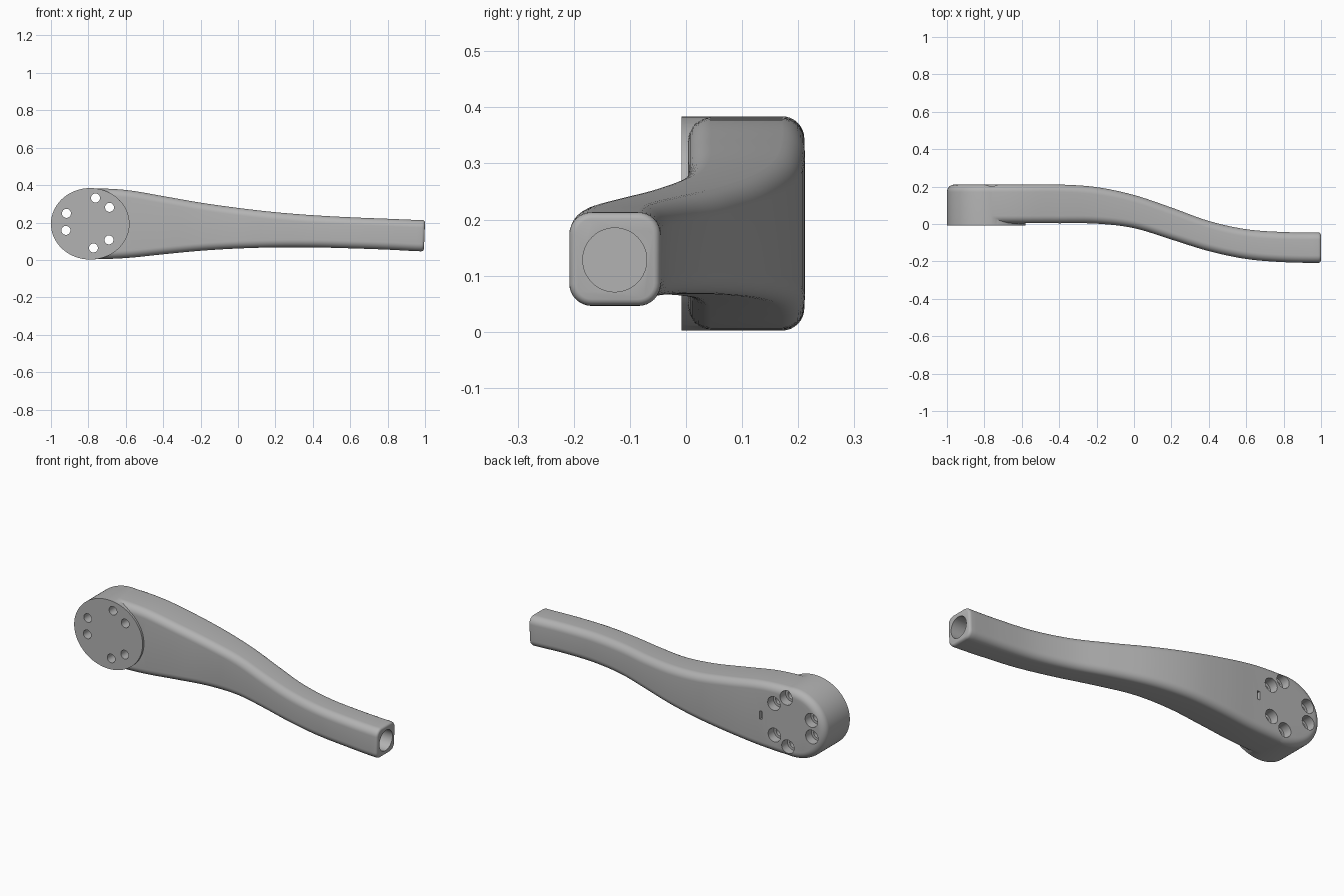
import bpy, bmesh, math
from mathutils import Vector

cube = bpy.data.objects.get("Cube")
if cube:
    bpy.data.objects.remove(cube, do_unlink=True)

# Single metal colour
grey = bpy.data.materials.new("satin_grey")
grey.use_nodes = True
grey.diffuse_color = (0.45, 0.45, 0.45, 1)
grey.node_tree.nodes["Principled BSDF"].inputs["Base Color"].default_value = grey.diffuse_color

HUB_X, HUB_Z, HUB_RX, HUB_RZ = -0.79, 0.193, 0.21, 0.191
FRONT, BACK, FILLET = -0.008, 0.211, 0.04


def loft(name, rings):
    """Skin a list of equal closed rings and cap both ends."""
    bm = bmesh.new()
    loops = [[bm.verts.new(p) for p in ring] for ring in rings]
    n = len(loops[0])
    for a, b in zip(loops, loops[1:]):
        for i in range(n):
            j = (i + 1) % n
            bm.faces.new((a[i], a[j], b[j], b[i]))
    bm.faces.new(loops[0])
    bm.faces.new(loops[-1])
    bmesh.ops.recalc_face_normals(bm, faces=bm.faces)
    mesh = bpy.data.meshes.new(name)
    bm.to_mesh(mesh)
    bm.free()
    mesh.materials.append(grey)
    obj = bpy.data.objects.new(name, mesh)
    bpy.context.collection.objects.link(obj)
    return obj


def ellipse(x, y, z, rx, rz, n):
    return [(x + rx * math.cos(2 * math.pi * i / n), y,
             z + rz * math.sin(2 * math.pi * i / n)) for i in range(n)]


def rounded_rect(x, y0, y1, z0, z1, r, tilt=0.0, n=8):
    ring = []
    corners = ((y1 - r, z1 - r), (y0 + r, z1 - r), (y0 + r, z0 + r), (y1 - r, z0 + r))
    for k, (cy, cz) in enumerate(corners):
        for i in range(n + 1):
            a = math.pi / 2 * (k + i / n)
            z = cz + r * math.sin(a)
            ring.append((x + tilt * (z - z1), cy + r * math.cos(a), z))
    return ring


def boolean(target, cutter, operation):
    mod = target.modifiers.new(operation.lower(), 'BOOLEAN')
    mod.operation, mod.solver, mod.object = operation, 'EXACT', cutter
    bpy.context.view_layer.objects.active = target
    bpy.ops.object.modifier_apply(modifier=mod.name)
    bpy.data.objects.remove(cutter, do_unlink=True)


# Arm stations: x, front y, back y, bottom z, top z
stations = [Vector(s) for s in (
    (-0.79, 0.004, 0.211, 0.003, 0.383),
    (-0.6, 0.004, 0.211, 0.010, 0.374),
    (-0.4, 0.004, 0.211, 0.030, 0.341),
    (-0.2, 0.002, 0.197, 0.049, 0.306),
    (0.0, -0.022, 0.155, 0.061, 0.278),
    (0.2, -0.083, 0.088, 0.067, 0.255),
    (0.4, -0.145, 0.016, 0.067, 0.239),
    (0.6, -0.187, -0.028, 0.062, 0.228),
    (0.8, -0.204, -0.043, 0.055, 0.220),
    (0.985, -0.208, -0.045, 0.046, 0.213))]

# Smooth the stations into an even run of sections
rings = []
STEPS = 6
for i in range(len(stations) - 1):
    p0, p1 = stations[max(i - 1, 0)], stations[i]
    p2, p3 = stations[i + 1], stations[min(i + 2, len(stations) - 1)]
    for k in range(STEPS):
        t = k / STEPS
        m1, m2 = (p2 - p0) / 2, (p3 - p1) / 2
        s = (p1 * (2 * t**3 - 3 * t**2 + 1) + m1 * (t**3 - 2 * t**2 + t)
             + p2 * (3 * t**2 - 2 * t**3) + m2 * (t**3 - t**2))
        s[0] = p1[0] + (p2[0] - p1[0]) * t
        rings.append(rounded_rect(*s, FILLET))

# Softened tip
x, y0, y1, z0, z1 = stations[-1]
for k in range(5):
    a = math.pi / 2 * k / 4
    d = 0.012 * (1 - math.cos(a))
    rings.append(rounded_rect(x + 0.015 * math.sin(a), y0 + d, y1 - d,
                              z0 + d, z1 - d, FILLET - d, 0.04))
arm = loft("crank_arm", rings)

# Hub with a crisp front rim and a rounded back rim
hub_rings = [ellipse(HUB_X, FRONT, HUB_Z, HUB_RX, HUB_RZ, 96)]
for k in range(9):
    a = math.pi / 2 * k / 8
    d = FILLET * (1 - math.cos(a))
    hub_rings.append(ellipse(HUB_X, BACK - FILLET + FILLET * math.sin(a), HUB_Z,
                             HUB_RX - d, HUB_RZ - d, 96))
boolean(arm, loft("hub", hub_rings), 'UNION')

# Bolt holes, counterbored from the back
for hx, hz in ((-0.762, 0.331), (-0.687, 0.281), (-0.917, 0.249),
               (-0.920, 0.158), (-0.690, 0.107), (-0.773, 0.064)):
    profile = ((FRONT - 0.05, 0.024), (BACK - 0.05, 0.024),
               (BACK - 0.05, 0.038), (BACK + 0.05, 0.038))
    boolean(arm, loft("bolt_cutter", [ellipse(hx, y, hz, r, r, 32) for y, r in profile]),
            'DIFFERENCE')

# Small slot on the back
slot = [rounded_rect(sx, BACK - 0.03, BACK + 0.03, 0.172, 0.218, 0.002)
        for sx in (-0.615, -0.600)]
boolean(arm, loft("slot_cutter", slot), 'DIFFERENCE')

# Round socket in the tip
socket = [[(sx, -0.127 + v, 0.128 + w) for v, _, w in ellipse(0, 0, 0, 0.057, 0.057, 48)]
          for sx in (0.75, 1.1)]
boolean(arm, loft("socket_cutter", socket), 'DIFFERENCE')

bpy.ops.object.select_all(action='DESELECT')
arm.select_set(True)
bpy.context.view_layer.objects.active = arm
bpy.ops.object.shade_smooth_by_angle(angle=math.radians(30))
